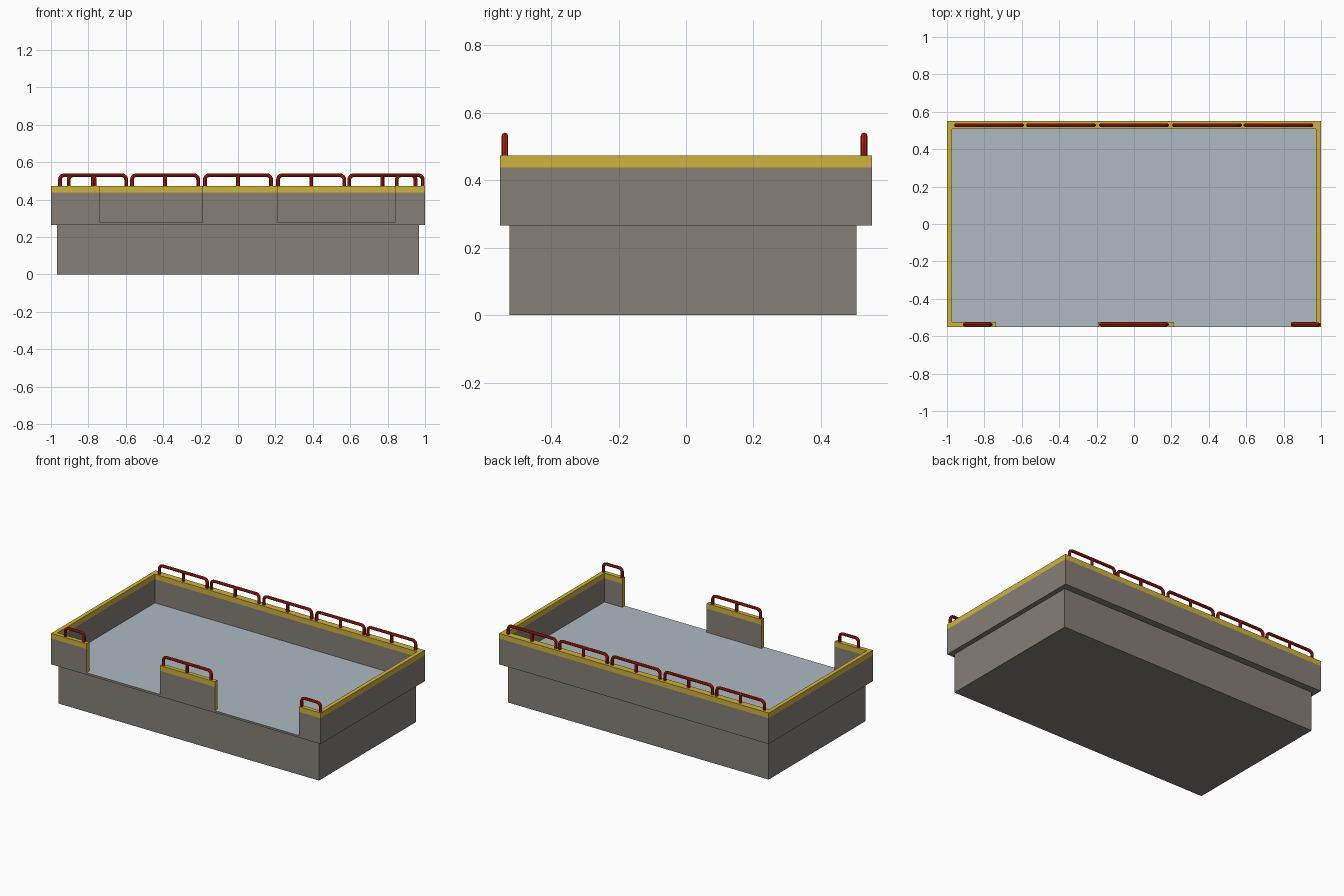
import bpy, bmesh, math

if "Cube" in bpy.data.objects:
    bpy.data.objects.remove(bpy.data.objects["Cube"])


def material(name, rgb):
    m = bpy.data.materials.new(name)
    lin = [(c / 255 / 12.92) if c < 10 else ((c / 255 + 0.055) / 1.055) ** 2.4 for c in rgb]
    m.diffuse_color = (*lin, 1)
    m.use_nodes = True
    m.node_tree.nodes["Principled BSDF"].inputs["Base Color"].default_value = m.diffuse_color
    return m


CONCRETE = material("concrete grey", (134, 127, 120))
YELLOW = material("safety yellow", (206, 180, 60))
FLOOR = material("pale floor", (174, 186, 193))
RED = material("rail red", (180, 30, 14))

Z_UPPER, Z_FLOOR, Z_BAND, Z_TOP = 0.265, 0.279, 0.438, 0.473
Y_OUT, Y_FRONT_IN, Y_BACK_IN, X_IN = 0.552, -0.524, 0.508, 0.973


def rect(x0, x1, y0, y1):
    return [(x0, y0), (x1, y0), (x1, y1), (x0, y1)]


def prism(name, outline, levels, mats, rule):
    """Extrude an outline through z levels; rule(face) gives the material slot."""
    bm = bmesh.new()
    rings = [[bm.verts.new((x, y, z)) for x, y in outline] for z in levels]
    n = len(outline)
    for a, b in zip(rings, rings[1:]):
        for i in range(n):
            j = (i + 1) % n
            bm.faces.new((a[i], a[j], b[j], b[i]))
    bm.faces.new(rings[0][::-1])
    bm.faces.new(rings[-1])
    bmesh.ops.recalc_face_normals(bm, faces=bm.faces)
    bm.normal_update()
    for f in bm.faces:
        f.material_index = rule(f)
    me = bpy.data.meshes.new(name)
    bm.to_mesh(me)
    bm.free()
    for m in mats:
        me.materials.append(m)
    ob = bpy.data.objects.new(name, me)
    bpy.context.collection.objects.link(ob)
    return ob


# Base block and overhanging floor slab
prism("base_block", rect(-0.967, 0.967, -0.523, 0.505), (0, Z_UPPER), [CONCRETE], lambda f: 0)
prism("floor_slab", rect(-1, 1, -Y_OUT, Y_OUT), (Z_UPPER, Z_FLOOR), [CONCRETE, FLOOR],
      lambda f: int(f.normal.z > 0.5))


# Parapet: yellow top band, and yellow faces where the front openings cut it
GAPS = (-0.737, -0.193, 0.214, 0.84)


def parapet_rule(f):
    c = f.calc_center_median()
    at_gap = abs(f.normal.x) > 0.9 and any(abs(c.x - g) < 0.001 for g in GAPS)
    return int(c.z > Z_BAND + 0.001 or at_gap)


surround = [(GAPS[0], -Y_OUT), (GAPS[0], Y_FRONT_IN), (-X_IN, Y_FRONT_IN), (-X_IN, Y_BACK_IN),
            (X_IN, Y_BACK_IN), (X_IN, Y_FRONT_IN), (GAPS[3], Y_FRONT_IN), (GAPS[3], -Y_OUT),
            (1, -Y_OUT), (1, Y_OUT), (-1, Y_OUT), (-1, -Y_OUT)]
for name, outline in (("parapet_surround", surround),
                      ("parapet_front_middle", rect(GAPS[1], GAPS[2], -Y_OUT, Y_FRONT_IN))):
    prism(name, outline, (Z_FLOOR, Z_BAND, Z_TOP), [CONCRETE, YELLOW], parapet_rule)


# Red guard rails: bent tube hoops, long ones with a middle post
R, BEND, Z_RAIL = 0.01, 0.024, 0.531


def rail(name, x0, x1, y, middle):
    cu = bpy.data.curves.new(name, 'CURVE')
    cu.dimensions = '3D'
    cu.bevel_depth = R
    cu.bevel_resolution = 2
    cu.use_fill_caps = True
    a, b = x0 + R, x1 - R
    arc = [math.radians(15 * k) for k in range(7)]
    left = [(a + BEND * (1 - math.cos(t)), Z_RAIL - BEND * (1 - math.sin(t))) for t in arc]
    right = [(a + b - x, z) for x, z in reversed(left)]
    paths = [[(a, Z_TOP)] + left + right + [(b, Z_TOP)]]
    if middle:
        paths.append([((a + b) / 2, Z_TOP), ((a + b) / 2, Z_RAIL)])
    for path in paths:
        s = cu.splines.new('POLY')
        s.points.add(len(path) - 1)
        for p, (x, z) in zip(s.points, path):
            p.co = (x, y, z, 1)
    cu.materials.append(RED)
    ob = bpy.data.objects.new(name, cu)
    bpy.context.collection.objects.link(ob)
    bpy.ops.object.select_all(action='DESELECT')
    ob.select_set(True)
    bpy.context.view_layer.objects.active = ob
    bpy.ops.object.convert(target='MESH')
    bpy.ops.object.shade_smooth_by_angle(angle=math.radians(40))


for i, cx in enumerate((-0.775, -0.39, 0, 0.391, 0.772)):
    rail(f"back_rail_{i + 1}", cx - 0.187, cx + 0.187, 0.528, True)
rail("front_rail_middle", -0.187, 0.187, -0.537, True)
rail("front_rail_left", -0.915, -0.756, -0.537, False)
rail("front_rail_right", 0.839, 0.998, -0.537, False)
